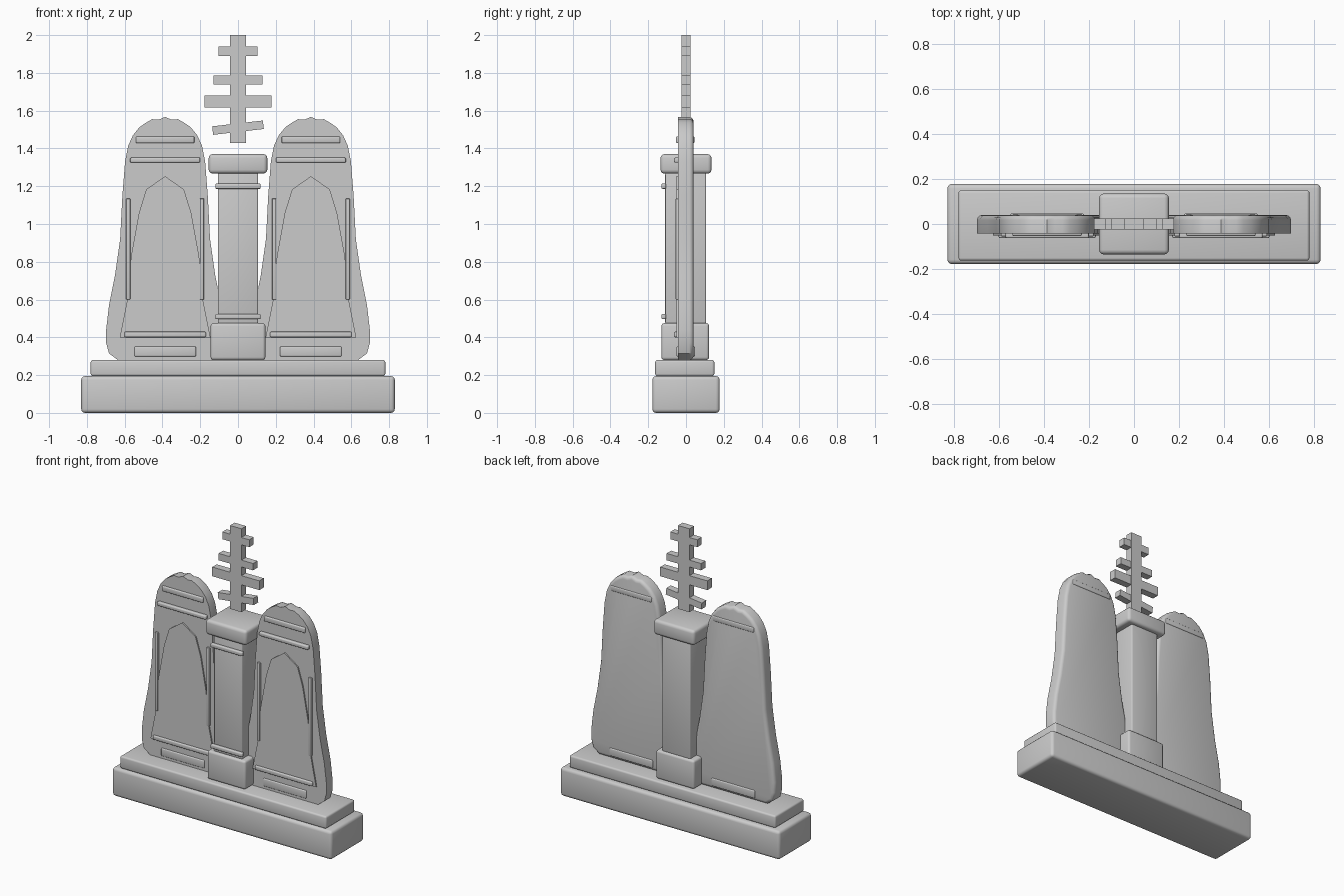
import bpy, bmesh, math

if "Cube" in bpy.data.objects:
    bpy.data.objects.remove(bpy.data.objects["Cube"])


def finish(obj, smooth=True):
    bpy.context.view_layer.objects.active = obj
    bpy.ops.object.select_all(action='DESELECT')
    obj.select_set(True)
    if smooth:
        bpy.ops.object.shade_smooth_by_angle(angle=math.radians(35))


def box(name, x, y, z, bevel=0.0, tilt=0.0):
    """Box from (min, max) ranges on each axis."""
    size = [r[1] - r[0] for r in (x, y, z)]
    mid = [(r[0] + r[1]) / 2 for r in (x, y, z)]
    bm = bmesh.new()
    bmesh.ops.create_cube(bm, size=1)
    bmesh.ops.scale(bm, vec=size, verts=bm.verts)
    if bevel:
        bmesh.ops.bevel(bm, geom=bm.edges[:], offset=bevel, segments=3,
                        profile=0.5, affect='EDGES')
    me = bpy.data.meshes.new(name)
    bm.to_mesh(me)
    bm.free()
    obj = bpy.data.objects.new(name, me)
    obj.location = mid
    obj.rotation_euler.y = tilt
    bpy.context.collection.objects.link(obj)
    finish(obj, bevel > 0)
    return obj


def slab(name, half, cx, y0, y1, back_bevel=0.0):
    """Symmetric outline of (half width, z), extruded from y0 to y1."""
    right = [(cx + w, z) for w, z in half]
    left = [(cx - w, z) for w, z in reversed(half) if w > 0]
    bm = bmesh.new()
    face = bm.faces.new([bm.verts.new((x, y0, z)) for x, z in right + left])
    ext = bmesh.ops.extrude_face_region(bm, geom=[face])
    verts = [g for g in ext['geom'] if isinstance(g, bmesh.types.BMVert)]
    bmesh.ops.translate(bm, vec=(0, y1 - y0, 0), verts=verts)
    bmesh.ops.recalc_face_normals(bm, faces=bm.faces)
    if back_bevel:
        rim = [e for e in bm.edges if all(v in verts for v in e.verts)]
        bmesh.ops.bevel(bm, geom=rim, offset=back_bevel, segments=3,
                        profile=0.5, affect='EDGES')
    me = bpy.data.meshes.new(name)
    bm.to_mesh(me)
    bm.free()
    obj = bpy.data.objects.new(name, me)
    bpy.context.collection.objects.link(obj)
    finish(obj)
    return obj


# Stepped plinth
box("plinth_lower", (-.83, .83), (-.178, .178), (0, .195), .02)
box("plinth_upper", (-.78, .78), (-.163, .15), (.195, .28), .012)

# Central pillar with foot, cap and front bands
box("pillar_foot", (-.145, .145), (-.13, .122), (.28, .475), .015)
box("pillar_shaft", (-.107, .107), (-.11, .107), (.47, 1.27), .008)
box("pillar_cap", (-.155, .155), (-.135, .135), (1.267, 1.37), .02)
for z in (.51, 1.2):
    box("pillar_band", (-.12, .12), (-.13, -.105), (z - .014, z + .014), .007)

# Floating branched emblem
box("emblem_stem", (-.043, .043), (-.025, .025), (1.43, 2.0))
for w, z, h, tilt in ((.102, 1.915, .05, 0), (.13, 1.762, .047, 0),
                      (.178, 1.648, .063, 0), (.135, 1.51, .045, -.115)):
    box("emblem_bar", (-w, w), (-.024, .024), (z - h / 2, z + h / 2), tilt=tilt)

# Pair of standing tablets with raised trim
outline = [(0, 1.567), (.035, 1.552), (.068, 1.555), (.1, 1.537), (.135, 1.513),
           (.17, 1.47), (.195, 1.415), (.212, 1.33), (.226, 1.15), (.238, .92),
           (.265, .73), (.297, .57), (.312, .44), (.312, .37), (.297, .315),
           (.25, .28)]
arch = [(0, 1.253), (.1, 1.183), (.138, 1.06), (.18, .83), (.2, .6), (.24, .4)]
for s in (-1, 1):
    cx = s * .386
    slab("tablet", outline, cx, -.042, .04, .022)
    slab("arch_panel", arch, cx, -.051, -.035)
    for w, z, h, y0, y1 in ((.155, 1.446, .036, -.053, .045),
                            (.185, 1.338, .027, -.063, -.035),
                            (.216, .415, .03, -.063, -.035),
                            (.163, .325, .054, -.05, .047)):
        box("tablet_rail", (cx - w, cx + w), (y0, y1), (z - h / 2, z + h / 2), .007)
    for t in (-1, 1):
        x = cx + t * .195
        box("tablet_side_rib", (x - .011, x + .011), (-.055, -.035), (.6, 1.135), .004)
